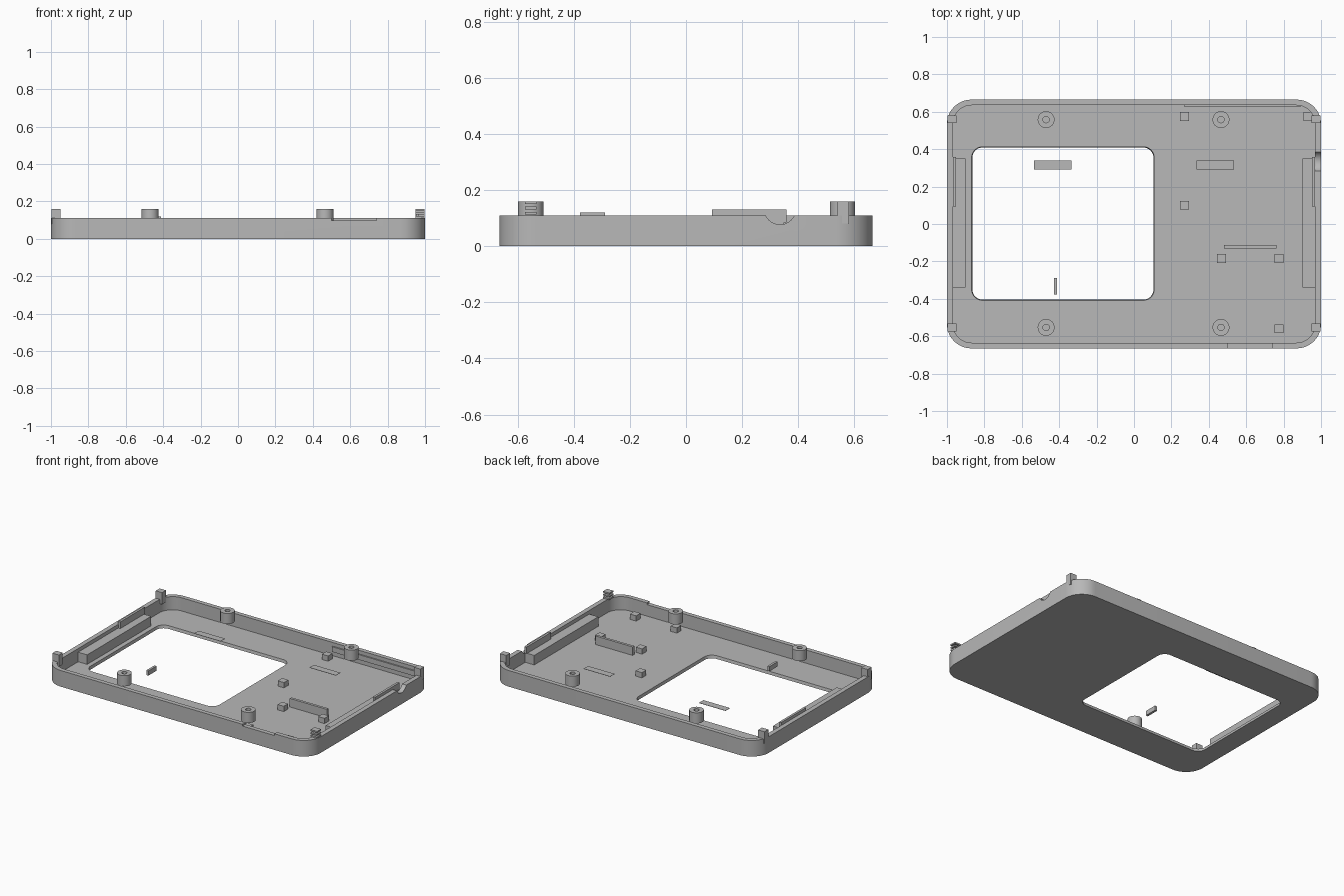
import bpy, bmesh
from math import pi, cos, sin
from mathutils import Matrix, Vector

old = bpy.data.objects.get("Cube")
if old:
    bpy.data.objects.remove(old, do_unlink=True)

grey = bpy.data.materials.new("plain_grey")
grey.use_nodes = True
grey.diffuse_color = (0.48, 0.48, 0.48, 1)
grey.node_tree.nodes["Principled BSDF"].inputs["Base Color"].default_value = grey.diffuse_color


def finish(name, bm):
    bmesh.ops.recalc_face_normals(bm, faces=bm.faces)
    mesh = bpy.data.meshes.new(name)
    bm.to_mesh(mesh)
    bm.free()
    mesh.materials.append(grey)
    obj = bpy.data.objects.new(name, mesh)
    bpy.context.collection.objects.link(obj)
    return obj


def box(name, x, y, z):
    """Box from (min, max) ranges on each axis."""
    bm = bmesh.new()
    bmesh.ops.create_cube(bm, size=1)
    for v in bm.verts:
        v.co = Vector([(a + b) / 2 + c * (b - a) for (a, b), c in zip((x, y, z), v.co)])
    return finish(name, bm)


def centred(name, x, y, sx, sy, z):
    return box(name, (x - sx / 2, x + sx / 2), (y - sy / 2, y + sy / 2), z)


def outline(x, y, r, steps=12):
    """Rounded rectangle points, anticlockwise."""
    pts = []
    corners = ((x[1], y[1]), (x[0], y[1]), (x[0], y[0]), (x[1], y[0]))
    for i, (cx, cy) in enumerate(corners):
        mx = cx - r if cx == x[1] else cx + r
        my = cy - r if cy == y[1] else cy + r
        for k in range(steps + 1):
            a = (i + k / steps) * pi / 2
            pts.append((mx + r * cos(a), my + r * sin(a)))
    return pts


def slab(name, x, y, z, r, flare=0.0):
    """Rounded slab whose top may flare outwards."""
    bm = bmesh.new()
    wide = outline((x[0] - flare, x[1] + flare), (y[0] - flare, y[1] + flare), r + flare)
    low = [bm.verts.new((px, py, z[0])) for px, py in outline(x, y, r)]
    top = [bm.verts.new((px, py, z[1])) for px, py in wide]
    bm.faces.new(low)
    bm.faces.new(top)
    n = len(low)
    for i in range(n):
        j = (i + 1) % n
        bm.faces.new((low[i], low[j], top[j], top[i]))
    return finish(name, bm)


def cut(target, cutter):
    cutter.hide_render = True
    mod = target.modifiers.new("cut", "BOOLEAN")
    mod.operation = "DIFFERENCE"
    mod.solver = "EXACT"
    mod.object = cutter
    bpy.context.view_layer.objects.active = target
    bpy.ops.object.modifier_apply(modifier=mod.name)
    bpy.data.objects.remove(cutter, do_unlink=True)


def smooth(obj):
    bpy.ops.object.select_all(action="DESELECT")
    obj.select_set(True)
    bpy.context.view_layer.objects.active = obj
    bpy.ops.object.shade_smooth_by_angle(angle=pi / 6)


# Open tray: rounded shell with screen window and two wall notches
FLOOR, RIM, BOARD, TOP = 0.02, 0.11, 0.088, 0.16
tray = slab("tray", (-1, 1), (-0.665, 0.665), (0, RIM), 0.13)
cut(tray, slab("hollow", (-0.968, 0.968), (-0.635, 0.635), (FLOOR, 0.3), 0.1))
cut(tray, slab("window", (-0.86, 0.1), (-0.4, 0.405), (-0.02, 0.04), 0.05, 0.012))
cut(tray, box("front_notch", (0.5, 0.74), (-0.7, -0.6), (0.098, 0.2)))
bm = bmesh.new()
bmesh.ops.create_cone(bm, cap_ends=True, segments=32, radius1=0.056, radius2=0.056, depth=0.2,
                      matrix=Matrix.Translation((1, 0.335, 0.133)) @ Matrix.Rotation(pi / 2, 4, "Y"))
cut(tray, finish("cable_notch", bm))
smooth(tray)


# Hollow screw posts
def post(name, x, y):
    bm = bmesh.new()
    ring = [(0.017, BOARD), (0.045, BOARD), (0.045, TOP), (0.017, TOP)]
    verts = [bm.verts.new((x + r, y, z)) for r, z in ring]
    edges = [bm.edges.new((verts[i], verts[(i + 1) % 4])) for i in range(4)]
    bmesh.ops.spin(bm, geom=verts + edges, cent=(x, y, 0), axis=(0, 0, 1),
                   angle=2 * pi, steps=32, use_merge=True)
    bmesh.ops.remove_doubles(bm, verts=bm.verts, dist=0.0001)
    smooth(finish(name, bm))


for end, y in (("front", -0.553), ("back", 0.558)):
    post("right_%s_post" % end, -0.47, y)
    post("left_%s_post" % end, 0.465, y)

# Side rails and the strips along the wall tops
for side, s in (("right", -1), ("left", 1)):
    centred(side + "_rail", s * 0.935, 0.005, 0.07, 0.69, (FLOOR, 0.085))
    centred(side + "_strip", s * 0.961, 0.225, 0.016, 0.265, (0.085, 0.13))

# Corner clips; the front left one is a stack of thin leaves
for name, x, y in (("right_front", -1, -0.553), ("right_back", -1, 0.56), ("left_back", 1, 0.56)):
    centred(name + "_clip", x * 0.974, y, 0.048, 0.042, (0.08, TOP))
for i in range(3):
    z = 0.112 + i * 0.019
    centred("clip_leaf", 0.974, -0.553, 0.048, 0.042, (z, z + 0.01))

# Small square supports on the floor
for x, y in ((0.27, 0.575), (0.27, 0.1), (0.93, 0.575), (0.468, -0.185),
             (0.775, -0.185), (0.468, -0.56), (0.775, -0.56)):
    centred("support_block", x, y, 0.047, 0.047, (FLOOR, 0.056))

# Upright rib, back wall ledge, thin plates and window tab
centred("floor_rib", 0.622, -0.122, 0.28, 0.018, (FLOOR, 0.078))
centred("back_ledge", 0.58, 0.632, 0.62, 0.012, (0.05, 0.085))
for x in (-0.435, 0.435):
    centred("thin_plate", x, 0.315, 0.2, 0.048, (BOARD - 0.002, BOARD))
centred("window_tab", -0.42, -0.333, 0.016, 0.088, (BOARD, 0.12))
